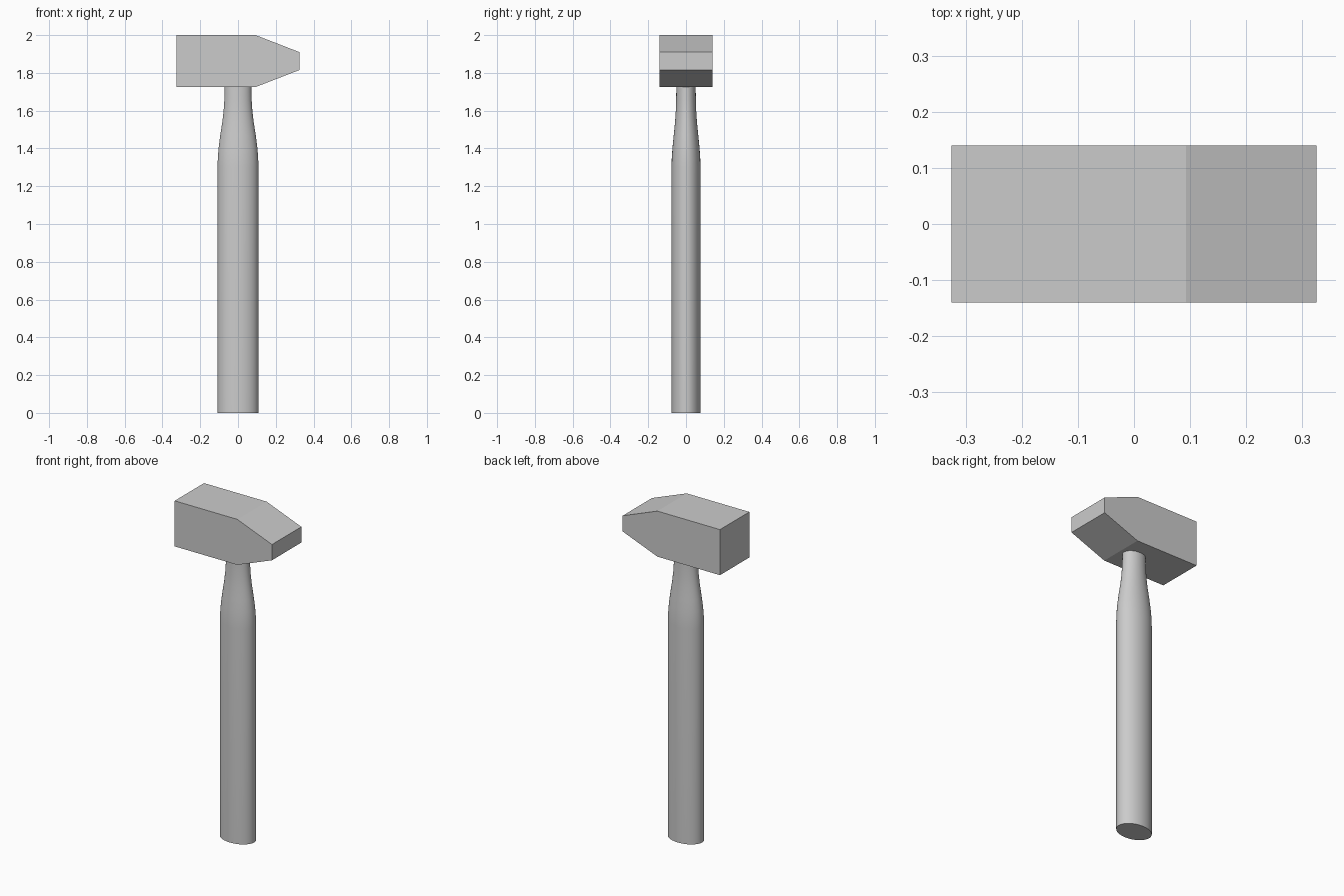
import bpy, bmesh, math

if "Cube" in bpy.data.objects:
    bpy.data.objects.remove(bpy.data.objects["Cube"])

grey = bpy.data.materials.new("plain grey")
grey.diffuse_color = (0.6, 0.6, 0.6, 1)
grey.use_nodes = True
grey.node_tree.nodes["Principled BSDF"].inputs["Base Color"].default_value = grey.diffuse_color


def finish(name, bm):
    bmesh.ops.recalc_face_normals(bm, faces=bm.faces[:])
    mesh = bpy.data.meshes.new(name)
    bm.to_mesh(mesh)
    bm.free()
    mesh.materials.append(grey)
    obj = bpy.data.objects.new(name, mesh)
    bpy.context.collection.objects.link(obj)
    return obj


# Hammer head: side profile (x, z) extruded along y
outline = [(-0.325, 1.725), (0.093, 1.725), (0.325, 1.815),
           (0.325, 1.91), (0.093, 2.0), (-0.325, 2.0)]
bm = bmesh.new()
face = bm.faces.new([bm.verts.new((x, -0.14, z)) for x, z in outline])
side = bmesh.ops.extrude_face_region(bm, geom=[face])["geom"]
bmesh.ops.translate(bm, vec=(0, 0.28, 0),
                    verts=[v for v in side if isinstance(v, bmesh.types.BMVert)])
finish("hammer_head", bm)

# Handle: oval rings (z, x radius, y radius) joined into a tapering shaft
SIDES = 48
rings = [(0, 0.108, 0.077), (1.30, 0.108, 0.077), (1.345, 0.107, 0.0755),
         (1.40, 0.103, 0.072), (1.47, 0.094, 0.065), (1.54, 0.083, 0.058),
         (1.60, 0.076, 0.054), (1.66, 0.072, 0.052), (1.75, 0.07, 0.051)]
bm = bmesh.new()
loops = []
for z, rx, ry in rings:
    angles = [2 * math.pi * i / SIDES for i in range(SIDES)]
    loops.append([bm.verts.new((rx * math.cos(a), ry * math.sin(a), z)) for a in angles])
for low, high in zip(loops, loops[1:]):
    for i in range(SIDES):
        j = (i + 1) % SIDES
        bm.faces.new((low[i], low[j], high[j], high[i]))
bm.faces.new(loops[0])
bm.faces.new(loops[-1])
handle = finish("handle", bm)
bpy.context.view_layer.objects.active = handle
handle.select_set(True)
bpy.ops.object.shade_smooth_by_angle(angle=math.radians(30))
